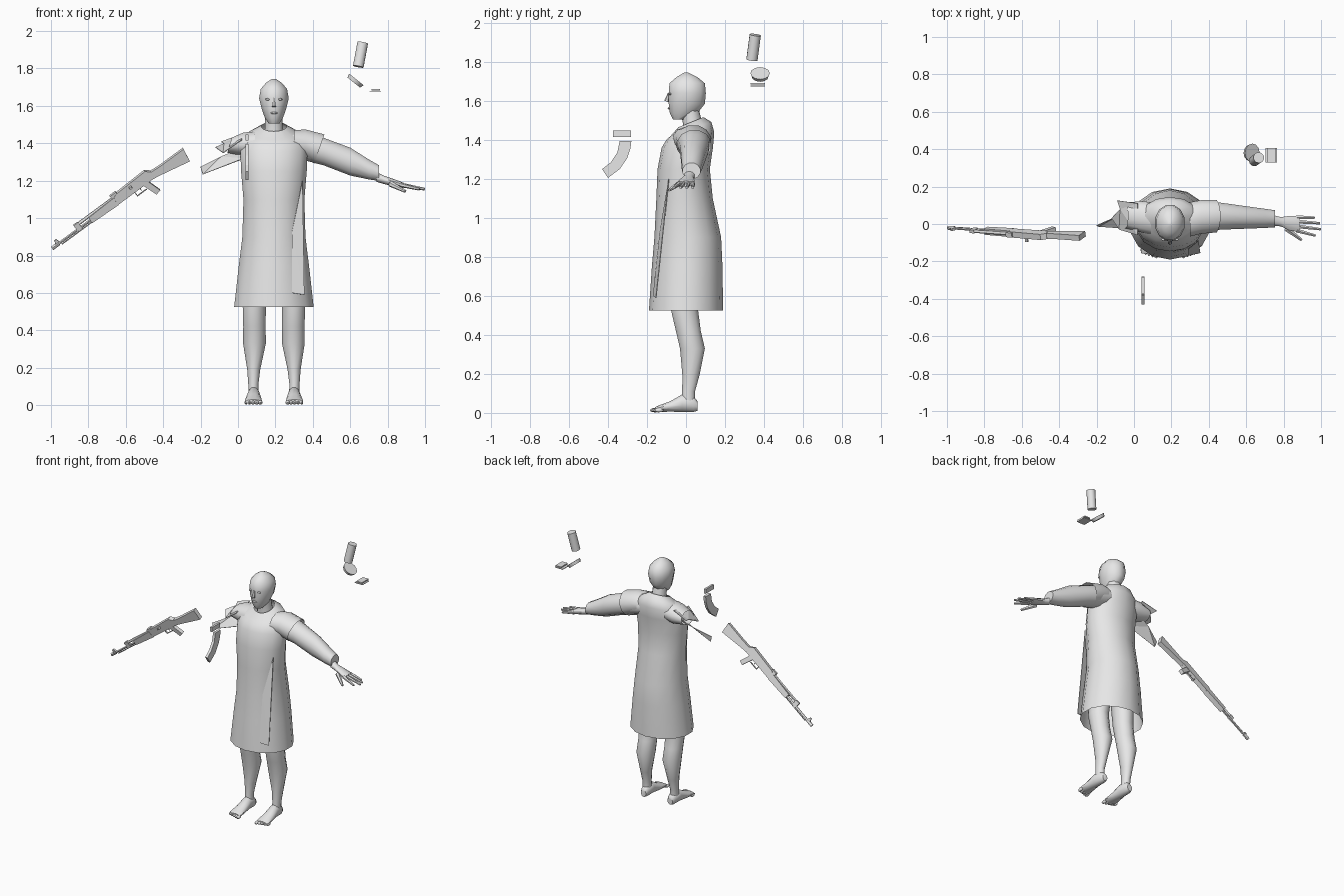
import bpy, bmesh
from math import cos, sin, pi, radians
from mathutils import Matrix, Vector

if "Cube" in bpy.data.objects:
    bpy.data.objects.remove(bpy.data.objects["Cube"])

grey = bpy.data.materials.new("light_grey")
grey.use_nodes = True
grey.diffuse_color = (0.8, 0.8, 0.8, 1)
grey.node_tree.nodes["Principled BSDF"].inputs["Base Color"].default_value = grey.diffuse_color

MID = 0.192  # body centre line


def finish(name, bm, smooth=True, matrix=None):
    if matrix:
        bm.transform(matrix)
    bmesh.ops.recalc_face_normals(bm, faces=bm.faces)
    mesh = bpy.data.meshes.new(name)
    bm.to_mesh(mesh)
    bm.free()
    mesh.materials.append(grey)
    obj = bpy.data.objects.new(name, mesh)
    bpy.context.collection.objects.link(obj)
    if smooth:
        bpy.ops.object.select_all(action='DESELECT')
        obj.select_set(True)
        bpy.context.view_layer.objects.active = obj
        bpy.ops.object.shade_smooth_by_angle(angle=radians(45))
    return obj


def loft(name, axis, rings, sides=12, caps=True, matrix=None):
    """Rings are (position, centre u, centre v, radius u, radius v, optional tilt)."""
    bm = bmesh.new()
    loops = []
    for pos, cu, cv, ru, rv, *tilt in rings:
        loop = []
        for i in range(sides):
            a = 2 * pi * (i + 0.5) / sides
            u, v = cu + ru * cos(a), cv + rv * sin(a)
            t = pos + (tilt[0] * (v - cv) if tilt else 0)
            co = {'x': (t, u, v), 'y': (u, t, v), 'z': (u, v, t)}[axis]
            loop.append(bm.verts.new(co))
        loops.append(loop)
    for low, high in zip(loops, loops[1:]):
        for i in range(sides):
            j = (i + 1) % sides
            bm.faces.new((low[i], low[j], high[j], high[i]))
    if caps:
        bm.faces.new(loops[0])
        bm.faces.new(loops[-1])
    return finish(name, bm, True, matrix)


def profile(z, half, front, back, tilt=0):
    """Horizontal body ring from its half width, front and back."""
    return (z, MID, (front + back) / 2, half, (back - front) / 2, tilt)


def rod(name, a, b, r1, r2, sides=8):
    a, b = Vector(a), Vector(b)
    bm = bmesh.new()
    bmesh.ops.create_cone(bm, cap_ends=True, segments=sides, radius1=r1, radius2=r2, depth=(b - a).length)
    turn = (b - a).to_track_quat('Z', 'Y').to_matrix().to_4x4()
    return finish(name, bm, True, Matrix.Translation((a + b) / 2) @ turn)


def ball(name, centre, size):
    bm = bmesh.new()
    bmesh.ops.create_uvsphere(bm, u_segments=8, v_segments=6, radius=1)
    return finish(name, bm, True, Matrix.Translation(centre) @ Matrix.Diagonal((*size, 1)))


def prism(name, outline, lo, hi, matrix=None):
    """Outline in the side plane, extruded sideways from lo to hi."""
    bm = bmesh.new()
    face = bm.faces.new([bm.verts.new((u, lo, v)) for u, v in outline])
    new = bmesh.ops.extrude_face_region(bm, geom=[face])["geom"]
    bmesh.ops.translate(bm, vec=(0, hi - lo, 0), verts=[v for v in new if isinstance(v, bmesh.types.BMVert)])
    return finish(name, bm, False, matrix)


def box(name, u0, u1, v0, v1, lo, hi, matrix=None):
    return prism(name, [(u0, v0), (u1, v0), (u1, v1), (u0, v1)], lo, hi, matrix)


def cloth(name, points):
    bm = bmesh.new()
    bm.faces.new([bm.verts.new(p) for p in points])
    bmesh.ops.triangulate(bm, faces=bm.faces)
    obj = finish(name, bm, False)
    mod = obj.modifiers.new("thickness", 'SOLIDIFY')
    mod.thickness = 0.004
    return obj


# Robe and collar
loft("robe", 'z', [
    profile(.525, .218, -.19, .19), profile(.75, .192, -.175, .187),
    profile(.9, .173, -.162, .18), profile(1.1, .167, -.152, .137),
    profile(1.25, .18, -.146, .122), profile(1.36, .184, -.125, .138),
    profile(1.42, .17, -.1, .145, .15), profile(1.455, .135, -.08, .13, .35),
    profile(1.49, .068, -.04, .09, .4)], 14, caps=False)
cloth("hanging_strip", [(.29, -.135, .93), (.345, -.09, 1.2), (.355, -.155, .59), (.29, -.17, .6)])

# Head and neck
loft("neck", 'z', [profile(1.4, .065, -.02, .1), profile(1.48, .05, -.015, .085),
                   profile(1.56, .048, -.03, .065)], 10)
loft("head", 'z', [
    profile(1.505, .028, -.068, 0), profile(1.535, .05, -.085, .06),
    profile(1.585, .068, -.092, .1), profile(1.64, .082, -.092, .105),
    profile(1.69, .073, -.088, .1), profile(1.722, .045, -.05, .06),
    profile(1.745, .01, -.01, .012)])
rod("nose", (MID, -.1, 1.597), (MID, -.088, 1.64), .012, .005, 6)
ball("mouth", (MID, -.086, 1.562), (.02, .008, .006))
for side in (-1, 1):
    ball("eye", (MID + side * .034, -.083, 1.635), (.012, .008, .006))

# Legs and bare feet
for side, label in ((-1, "right"), (1, "left")):
    def out(d):
        return MID + side * d
    loft(label + "_leg", 'z', [
        (.06, out(.108), .012, .028, .035), (.11, out(.11), .013, .028, .034),
        (.19, out(.108), .025, .036, .045), (.33, out(.104), .033, .063, .066),
        (.42, out(.104), .012, .062, .066), (.53, out(.105), -.008, .064, .072),
        (.85, out(.085), 0, .08, .09)])
    loft(label + "_foot", 'y', [
        (.06, out(.106), .035, .02, .025), (.04, out(.107), .044, .03, .04),
        (-.02, out(.108), .05, .034, .046), (-.08, out(.109), .033, .042, .028),
        (-.14, out(.11), .022, .047, .017), (-.158, out(.11), .018, .043, .012)])
    for i in range(5):
        ball(label + "_toe", (out(.073 + i * .019), -.162 + i * .006, .014),
             (.012 - i * .001, .022, .011))

# Sleeved left arm with shoulder flap
loft("left_sleeve", 'x', [
    (.28, .03, 1.395, .09, .065), (.36, .04, 1.385, .085, .08),
    (.46, .042, 1.355, .075, .076), (.6, .035, 1.302, .062, .077),
    (.7, .03, 1.26, .053, .055), (.755, .028, 1.24, .047, .043)])
loft("left_shoulder_flap", 'x', [
    (.3, .025, 1.405, .095, .067), (.36, .038, 1.395, .093, .082),
    (.435, .042, 1.37, .09, .08, .35)], caps=False)

# Left hand
loft("left_hand", 'x', [
    (.74, .02, 1.22, .03, .026), (.785, .012, 1.203, .026, .022),
    (.83, .005, 1.19, .04, .02), (.885, 0, 1.175, .047, .014)], 10)
for y, tip_x, tip_y in ((.036, .965, .034), (.013, .993, .004), (-.012, .998, -.028), (-.035, .97, -.062)):
    rod("left_finger", (.87, y, 1.178), (tip_x, tip_y, 1.155), .012, .007, 6)
rod("left_thumb", (.815, -.025, 1.183), (.895, -.085, 1.143), .016, .008, 6)

# Torn right sleeve
loft("right_sleeve_stub", 'x', [
    (.09, .03, 1.4, .09, .065), (.03, .04, 1.395, .085, .065),
    (-.045, .045, 1.39, .07, .042, .3)], caps=False)
cloth("right_upper_tatter", [(.02, .11, 1.45), (-.09, .125, 1.41), (-.075, .08, 1.4),
                             (-.12, .03, 1.38), (-.08, -.03, 1.35), (.02, -.06, 1.42)])
cloth("right_lower_tatter", [(.03, .07, 1.38), (-.09, .04, 1.33), (-.2, -.01, 1.275),
                             (-.188, -.015, 1.235), (.03, -.03, 1.32)])

# Rifle, laid out muzzle to butt along its own axis
along = Vector((.70, -.05, .515)).normalized()
up = Vector((-.55, -.3, .75))
up = (up - along * up.dot(along)).normalized()
across = up.cross(along)
frame = Matrix((along, across, up)).transposed().to_4x4()
frame.translation = (-.985, -.018, .835)


def gun_tube(name, start, end, height, radius):
    loft(name, 'x', [(start, 0, height, radius, radius), (end, 0, height, radius, radius)], 8, matrix=frame)


gun_tube("rifle_muzzle", -.005, .04, .008, .011)
gun_tube("rifle_barrel", .03, .3, .008, .007)
gun_tube("rifle_gas_tube", .17, .45, .032, .009)
prism("rifle_front_sight", [(.02, .008), (.05, .008), (.042, .036), (.03, .036)], -.006, .006, frame)
box("rifle_gas_block", .16, .19, 0, .042, -.009, .009, frame)
box("rifle_sling_rod", .05, .25, -.008, -.003, -.003, .003, frame)
prism("rifle_handguard", [(.25, -.006), (.42, -.012), (.42, .036), (.25, .03)], -.017, .017, frame)
box("rifle_rear_sight", .41, .45, .03, .054, -.013, .013, frame)
prism("rifle_receiver", [(.42, -.01), (.65, -.01), (.665, .03), (.64, .052), (.44, .045), (.42, .03)],
      -.016, .016, frame)
box("rifle_bolt_handle", .52, .535, .025, .035, -.04, 0, frame)
prism("rifle_grip", [(.585, 0), (.62, 0), (.645, -.085), (.615, -.092)], -.013, .013, frame)
prism("rifle_stock", [(.64, -.008), (.7, -.018), (.865, -.052), (.878, .024), (.72, .024), (.64, .03)],
      -.015, .015, frame)
box("rifle_trigger_guard", .53, .59, -.04, -.036, -.005, .005, frame)
box("rifle_guard_front", .527, .531, -.04, 0, -.005, .005, frame)
box("rifle_trigger", .562, .566, -.028, 0, -.003, .003, frame)

# Loose curved magazine and its block
side_on = Matrix.Rotation(pi / 2, 4, 'Z')
prism("magazine", [(-.34, 1.395), (-.28, 1.395), (-.285, 1.355), (-.302, 1.305), (-.34, 1.25),
                   (-.4, 1.205), (-.43, 1.25), (-.385, 1.285), (-.352, 1.335)], -.057, -.039, side_on)
box("magazine_block", -.375, -.283, 1.415, 1.447, -.055, -.04, side_on)

# Loose canister, lid and thin plates
rod("canister", (.643, .338, 1.81), (.667, .355, 1.938), .029, .029, 14)
tilt = Vector((.62, 0, .78))
centre = Vector((.626, .38, 1.733))
rod("lid", centre - tilt * .011, centre + tilt * .011, .043, .05, 12)
box("lower_plate", .702, .765, 1.674, 1.678, .33, .405)
box("upper_plate", .715, .76, 1.683, 1.691, .33, .405)
